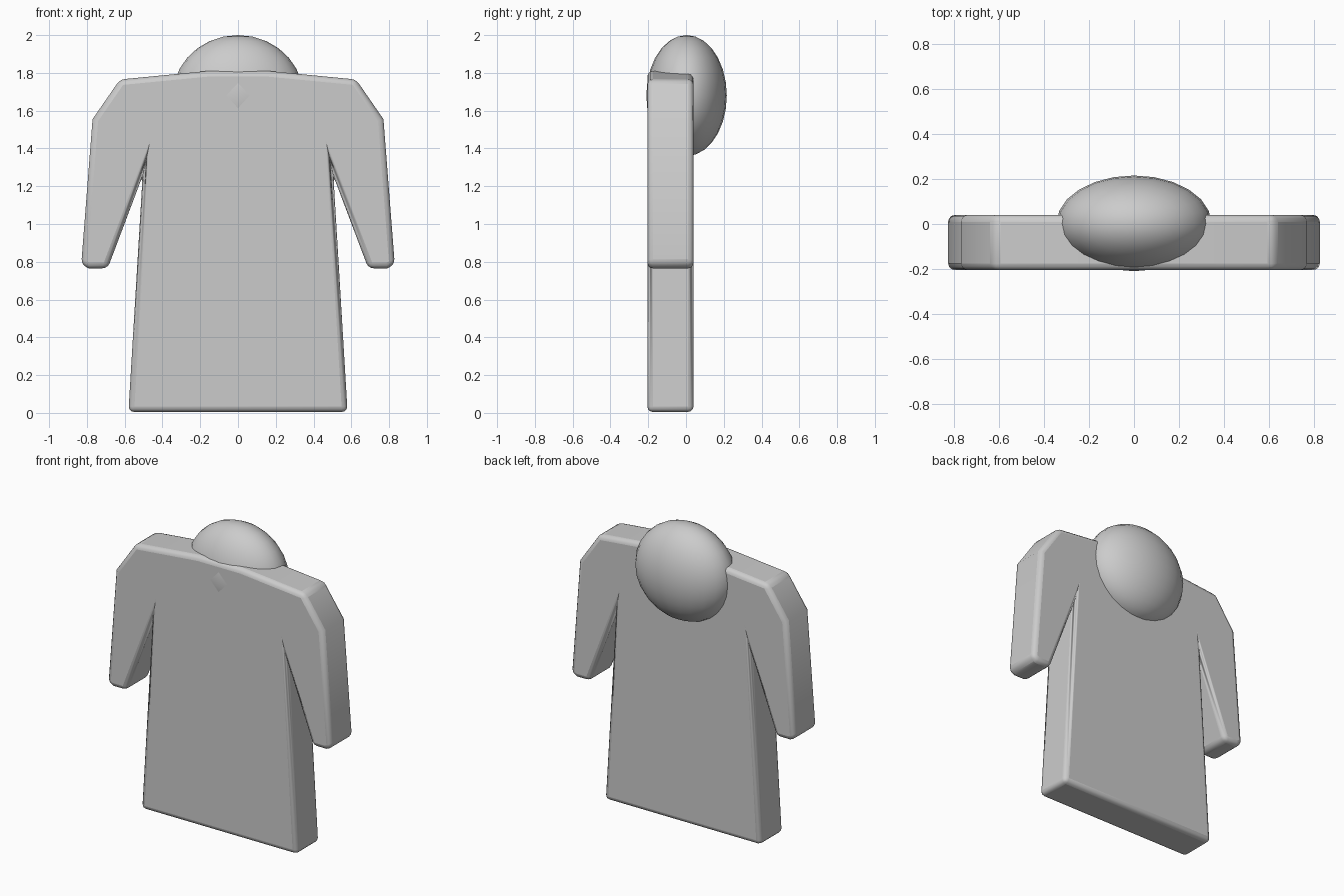
import bpy, bmesh, math

if "Cube" in bpy.data.objects:
    bpy.data.objects.remove(bpy.data.objects["Cube"])

FRONT, BACK = -0.205, 0.04

# Half outline of the coat, from top centre down the right side to the hem
half = [(0.0, 1.81), (0.16, 1.81), (0.625, 1.765), (0.77, 1.555),
        (0.83, 0.785), (0.79, 0.765), (0.69, 0.765), (0.505, 1.255), (0.58, 0.005)]
outline = half + [(-x, z) for x, z in reversed(half[1:])]

# Coat with sleeves: extruded flat silhouette with rounded edges
bm = bmesh.new()
face = bm.faces.new([bm.verts.new((x, FRONT, z)) for x, z in outline])
ext = bmesh.ops.extrude_face_region(bm, geom=[face])
bmesh.ops.translate(bm, vec=(0, BACK - FRONT, 0),
                    verts=[g for g in ext["geom"] if isinstance(g, bmesh.types.BMVert)])
bmesh.ops.recalc_face_normals(bm, faces=bm.faces)
mesh = bpy.data.meshes.new("coat")
bm.to_mesh(mesh)
bm.free()
coat = bpy.data.objects.new("coat", mesh)
bpy.context.collection.objects.link(coat)
bev = coat.modifiers.new("rounded_edges", "BEVEL")
bev.width = 0.03
bev.segments = 3
bev.limit_method = "ANGLE"
bev.angle_limit = math.radians(40)
bev.use_clamp_overlap = False

# Hood: flattened ball sunk into the top of the coat
bpy.ops.mesh.primitive_uv_sphere_add(segments=24, ring_count=14, location=(0, 0.003, 1.68))
hood = bpy.context.object
hood.name = "hood"
hood.scale = (0.345, 0.213, 0.32)

# Smooth shading with crisp creases
for ob in (coat, hood):
    bpy.ops.object.select_all(action="DESELECT")
    ob.select_set(True)
    bpy.context.view_layer.objects.active = ob
    bpy.ops.object.shade_smooth_by_angle(angle=math.radians(35))
